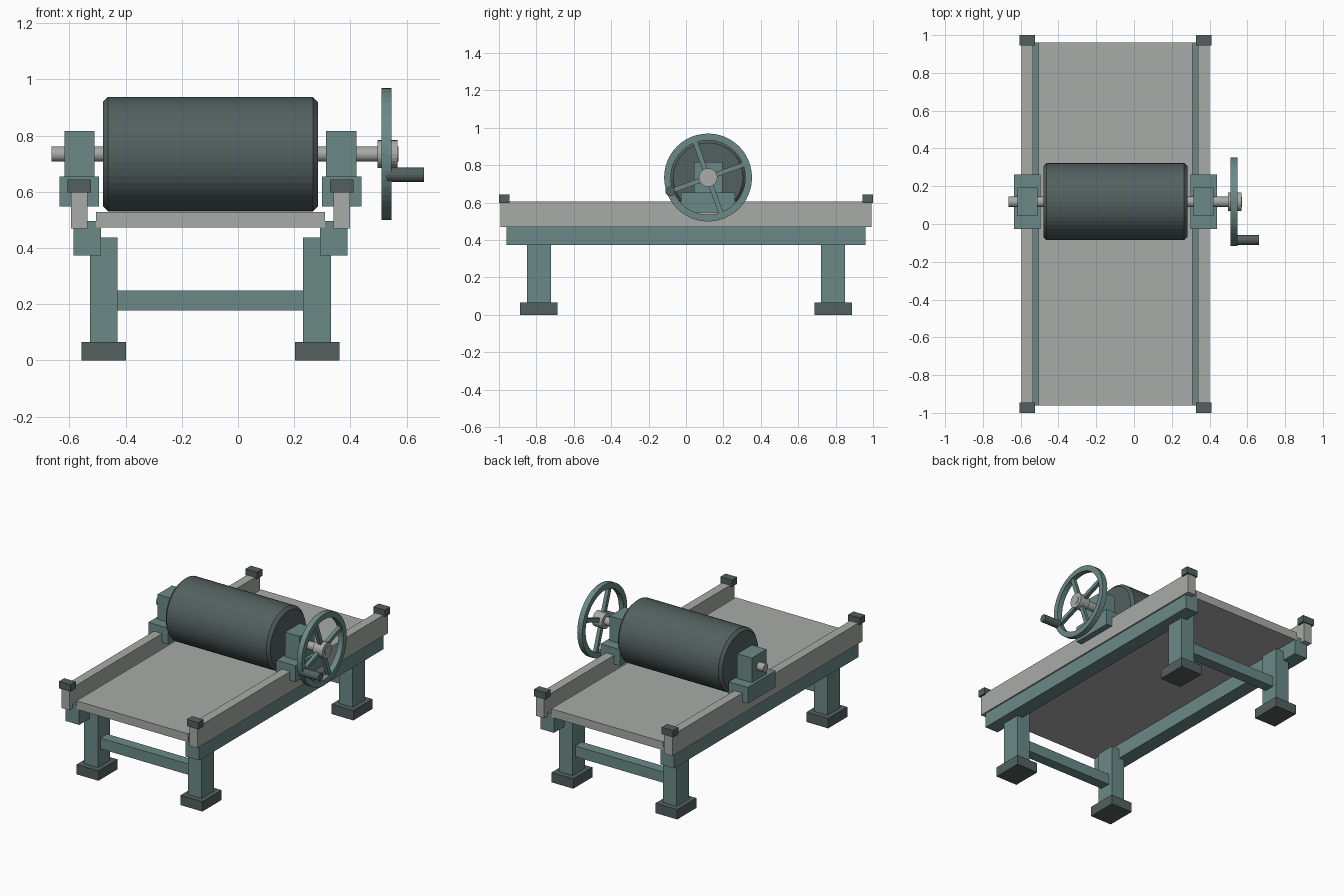
import bpy, bmesh, math
from mathutils import Vector, Matrix

if "Cube" in bpy.data.objects:
    bpy.data.objects.remove(bpy.data.objects["Cube"])

CX = -0.098                 # centre line of the table
AY, AZ = 0.118, 0.734       # axle position


def material(name, rgb):
    m = bpy.data.materials.new(name)
    m.diffuse_color = (*rgb, 1)
    m.use_nodes = True
    m.node_tree.nodes["Principled BSDF"].inputs["Base Color"].default_value = m.diffuse_color
    return m


TEAL = material("teal paint", (0.145, 0.255, 0.245))
STEEL = material("grey steel", (0.39, 0.41, 0.39))
DARK = material("dark rubber", (0.085, 0.118, 0.113))


def finish(name, bm, mat):
    bmesh.ops.recalc_face_normals(bm, faces=bm.faces)
    me = bpy.data.meshes.new(name)
    bm.to_mesh(me)
    bm.free()
    me.materials.append(mat)
    ob = bpy.data.objects.new(name, me)
    bpy.context.collection.objects.link(ob)
    return ob


def box(name, mat, x, y, z):
    """Box from (min, max) ranges."""
    bm = bmesh.new()
    bmesh.ops.create_cube(bm, size=1)
    for v in bm.verts:
        v.co = Vector([(r[0] + r[1]) / 2 + c * (r[1] - r[0])
                       for r, c in zip((x, y, z), v.co)])
    return finish(name, bm, mat)


def lathe(name, mat, profile, y=AY, z=AZ, n=32, closed=False):
    """Turn (x, radius) points around an axis parallel to x."""
    bm = bmesh.new()
    rings = [[bm.verts.new((px, y + r * math.cos(2 * math.pi * i / n),
                            z + r * math.sin(2 * math.pi * i / n)))
              for i in range(n)] for px, r in profile]
    pairs = list(zip(rings, rings[1:]))
    if closed:
        pairs.append((rings[-1], rings[0]))
    else:
        bm.faces.new(rings[0])
        bm.faces.new(rings[-1])
    for a, b in pairs:
        for i in range(n):
            j = (i + 1) % n
            bm.faces.new((a[i], a[j], b[j], b[i]))
    return finish(name, bm, mat)


def sided(s, inner, outer):
    """Range of x on side s, measured from the centre line."""
    return sorted((CX + s * inner, CX + s * outer))


for s, side in ((-1, "left"), (1, "right")):
    # Frame beam, guide rail and bearing of each side
    box(side + "_beam", TEAL, sided(s, 0.389, 0.487), (-0.961, 0.961), (0.373, 0.496))
    box(side + "_rail", STEEL, sided(s, 0.438, 0.497), (-0.993, 0.993), (0.469, 0.606))
    box(side + "_bearing_base", TEAL, sided(s, 0.396, 0.538),
        (AY - 0.145, AY + 0.145), (0.547, 0.654))
    box(side + "_bearing_block", TEAL, sided(s, 0.412, 0.519),
        (AY - 0.076, AY + 0.076), (0.654, 0.817))
    for e, end in ((-1, "front"), (1, "back")):
        # Leg, foot and rail cap of each corner
        n = end + "_" + side
        y = e * 0.787
        box(n + "_leg", TEAL, sided(s, 0.33, 0.429), (y - 0.064, y + 0.064), (0.06, 0.437))
        box(n + "_foot", DARK, sided(s, 0.3, 0.459), (y - 0.1, y + 0.1), (0, 0.065))
        box(n + "_rail_cap", DARK, sided(s, 0.425, 0.509),
            sorted((e * 0.945, e)), (0.598, 0.643))

# Cross stretchers and table deck
for e, end in ((-1, "front"), (1, "back")):
    box(end + "_stretcher", TEAL, (CX - 0.335, CX + 0.335),
        (e * 0.787 - 0.035, e * 0.787 + 0.035), (0.178, 0.249))
box("deck", STEEL, (CX - 0.408, CX + 0.408), (-0.962, 0.962), (0.4725, 0.5275))

# Roller with chamfered ends, and its axle
lathe("roller", DARK, [(-0.48, 0.186), (-0.462, 0.204), (0.266, 0.204), (0.284, 0.186)], n=48)
lathe("axle", STEEL, [(-0.664, 0.027), (0.571, 0.027)], n=24)

# Handwheel: rim, hub, spokes and crank grip
WX = 0.529
lathe("handwheel_rim", TEAL, [(WX - 0.018, 0.199), (WX - 0.018, 0.235),
                              (WX + 0.018, 0.235), (WX + 0.018, 0.199)], n=48, closed=True)
lathe("handwheel_hub", STEEL, [(0.497, 0.05), (0.568, 0.05)], n=24)
for k in range(4):
    spoke = box("spoke_%d" % (k + 1), TEAL, (-0.012, 0.012), (0.03, 0.21), (-0.013, 0.013))
    spoke.data.transform(Matrix.Translation((WX, AY, AZ)) @
                         Matrix.Rotation(math.radians(20 + 90 * k), 4, 'X'))
a = math.radians(200)
lathe("crank_grip", DARK, [(0.528, 0.026), (0.661, 0.026)],
      y=AY + 0.215 * math.cos(a), z=AZ + 0.215 * math.sin(a), n=16)
